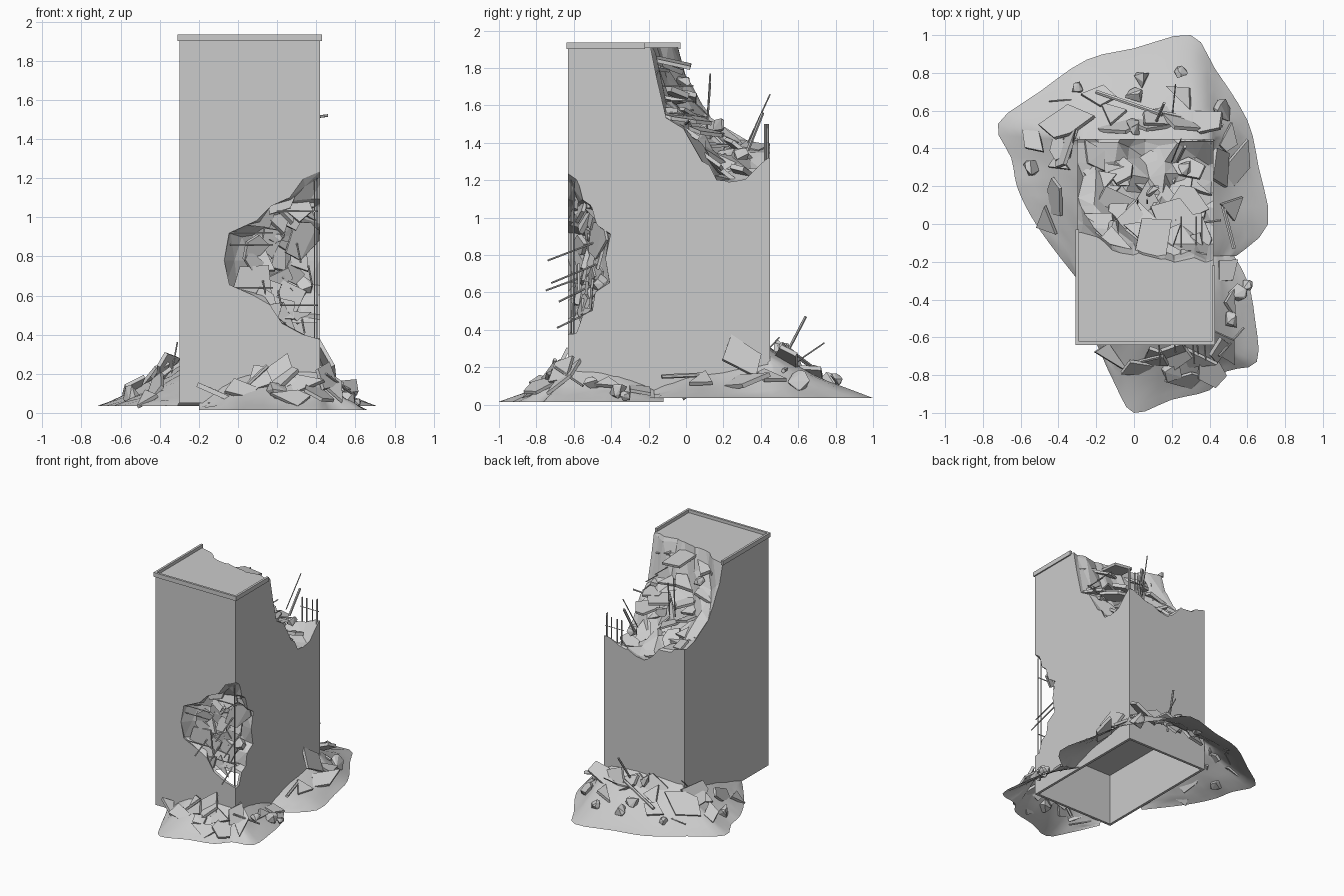
import bpy, bmesh, math, random
from mathutils import Vector, Matrix
from mathutils.bvhtree import BVHTree

if "Cube" in bpy.data.objects:
    bpy.data.objects.remove(bpy.data.objects["Cube"])

random.seed(11)
rnd = random.uniform
X0, X1, Y0, Y1 = -0.30, 0.42, -0.63, 0.45      # tower footprint


def finish(name, bm, smooth=False, zmin=0.0, hull_clean=False):
    for v in bm.verts:
        v.co.z = max(v.co.z, zmin)
    if hull_clean:
        bmesh.ops.dissolve_limit(bm, angle_limit=0.02, verts=bm.verts[:], edges=bm.edges[:])
    bmesh.ops.recalc_face_normals(bm, faces=bm.faces[:])
    for f in bm.faces:
        f.smooth = smooth
    me = bpy.data.meshes.new(name)
    bm.to_mesh(me)
    bm.free()
    ob = bpy.data.objects.new(name, me)
    bpy.context.collection.objects.link(ob)
    return ob


def box(bm, x0, x1, y0, y1, z0, z1):
    m = Matrix.Translation(((x0 + x1) / 2, (y0 + y1) / 2, (z0 + z1) / 2))
    bmesh.ops.create_cube(bm, size=1, matrix=m @ Matrix.Diagonal((x1 - x0, y1 - y0, z1 - z0, 1)))


def hull(bm, pts):
    vs = [bm.verts.new(p) for p in pts]
    r = bmesh.ops.convex_hull(bm, input=vs)
    bad = [v for v in r['geom_interior'] if isinstance(v, bmesh.types.BMVert)]
    bmesh.ops.delete(bm, geom=bad, context='VERTS')


def slab(bm, pos, normal, size, thick=0.02, aspect=0.7, inside=False):
    """Thin broken plate with an irregular, pointed outline."""
    m = Matrix.Translation(pos) @ Vector(normal).to_track_quat('Z', 'Y').to_matrix().to_4x4() \
        @ Matrix.Rotation(rnd(0, 6.28), 4, 'Z')
    n = random.choice((3, 4, 4, 5))
    pts = []
    for i in range(n):
        a, r = 6.283 * (i + rnd(-.3, .3)) / n, size * rnd(.7, 1.3)
        for s in (-.5, .5):
            p = m @ Vector((r * math.cos(a), r * aspect * math.sin(a), s * thick))
            if inside:                          # keep within the tower walls
                p.x = min(max(p.x, X0 + .004), X1 - .002 + rnd(-.01, 0))
                p.y = min(max(p.y, Y0 + .002 + rnd(0, .01)), Y1 - .004)
            pts.append(p)
    hull(bm, pts)


def chunk(bm, pos, size):
    pts = []
    for _ in range(14):
        d = Vector((rnd(-1, 1), rnd(-1, 1), rnd(-1, 1))).normalized()
        pts.append(Vector(pos) + d * size * rnd(.85, 1.1))
    hull(bm, pts)


def bar(bm, a, b, r=0.004):
    a, b = Vector(a), Vector(b)
    m = Matrix.Translation((a + b) / 2) @ (b - a).to_track_quat('Z', 'Y').to_matrix().to_4x4()
    bmesh.ops.create_cone(bm, cap_ends=True, segments=6, radius1=r, radius2=r,
                          depth=(b - a).length, matrix=m)


def lerp_table(t, v):
    for (a, za), (b, zb) in zip(t, t[1:]):
        if v <= b:
            return za + (zb - za) * max(0, (v - a) / (b - a))
    return t[-1][1]


# height of the broken top along the left and right walls
LEFT = [(-.06, 2.1), (-.02, 1.86), (.02, 1.7), (.1, 1.62), (.25, 1.5), (.45, 1.45)]
RIGHT = [(-.24, 2.1), (-.14, 1.73), (-.15, 1.55), (-.05, 1.48), (.05, 1.36), (.2, 1.18), (.36, 1.24), (.45, 1.3)]


def top_z(x, y):
    u = min(1, max(0, (x - X0) / (X1 - X0)))
    w = u ** 0.6
    z = lerp_table(LEFT, y) * (1 - w) + lerp_table(RIGHT, y) * w
    return z - 0.08 * math.sin(math.pi * u) * (y > .3)


# tower block, and the lip around the remaining roof
bm = bmesh.new()
box(bm, X0, X1, Y0, Y1, 0.05, 1.91)
tower = finish("tower", bm)
bm = bmesh.new()
box(bm, X0 - .01, X1 + .01, Y0 - .01, Y0 + .008, 1.9, 1.935)
box(bm, X0 - .01, X0 + .008, Y0 + .008, -.03, 1.9, 1.935)
box(bm, X1 - .008, X1 + .01, Y0 + .008, -.22, 1.9, 1.935)
finish("roof_rim", bm)

# cutter for the hollow ground floor
bm = bmesh.new()
box(bm, X0 + .02, X1 - .02, Y0 + .02, Y1 - .02, 0, .46)
cut_floor = finish("cutter_floor", bm)

# cutter for the collapsed rear top
bm = bmesh.new()
box(bm, X0 - .06, X1 + .06, -.36, Y1 + .06, 1.0, 2.4)
for i in range(1, 10):
    for co, no in (((X0 - .06 + i * .084, 0, 0), (1, 0, 0)), ((0, -.36 + i * .087, 0), (0, 1, 0))):
        bmesh.ops.bisect_plane(bm, geom=bm.verts[:] + bm.edges[:] + bm.faces[:], plane_co=co, plane_no=no)
for v in bm.verts:
    if v.co.z < 1.5:
        v.co.z = min(2.2, top_z(v.co.x, v.co.y) + rnd(-.05, .05))
        if X0 < v.co.x < X1 and -.35 < v.co.y < Y1:
            v.co.x += rnd(-.025, .025)
            v.co.y += rnd(-.025, .025)
bmesh.ops.triangulate(bm, faces=bm.faces[:])
cut_top = finish("cutter_top", bm)

# cutter for the bite in the front corner: jagged and slightly boxy
C, R = Vector((X1, Y0, .78)), Vector((.43, .2, .44))
bm = bmesh.new()
bmesh.ops.create_icosphere(bm, subdivisions=3, radius=1)
for v in bm.verts:
    k = 1.12 if abs(v.co.z) < .4 else (.92 if v.co.z < .9 else 1.05)
    v.co = C + Vector((v.co.x * R.x, v.co.y * R.y * 1.05, v.co.z * R.z)) * k * rnd(.84, 1.06)
cut_bite = finish("cutter_bite", bm)

cutters = (cut_floor, cut_top, cut_bite)
for c in cutters:
    c.hide_render = True
    mod = tower.modifiers.new("break", 'BOOLEAN')
    mod.operation, mod.solver, mod.object = 'DIFFERENCE', 'EXACT', c
bpy.context.view_layer.update()
baked = bpy.data.meshes.new_from_object(tower.evaluated_get(bpy.context.evaluated_depsgraph_get()))
tower.modifiers.clear()
tower.data = baked
for c in cutters:
    bpy.data.objects.remove(c)

# broken plates on the collapsed top
bm = bmesh.new()
for i in range(30):
    x, y = X0 + .1 + .13 * (i % 5) + rnd(-.04, .04), -.17 + .1 * (i // 5) + rnd(-.04, .04)
    z = min(1.8, top_z(x, y))
    slab(bm, (x, y, z), (rnd(-.5, .5), rnd(0, .9), 1), rnd(.08, .14), rnd(.012, .03), .75, True)
for p in ((.1, .17, 1.5), (-.1, -.02, 1.72), (.27, .3, 1.34)):
    chunk(bm, p, .045)
for p in ((.0, -.05, 1.56), (.2, .02, 1.53), (.31, -.07, 1.54), (.28, .1, 1.46), (.1, -.08, 1.83)):
    slab(bm, p, (.1, .2, 1), .14, .02, .8, True)
finish("top_debris", bm, hull_clean=True)

# bars exposed at the top
bm = bmesh.new()
for x in (.27, .31, .36, .405):
    bar(bm, (x, Y1 - .012, 1.2), (x, Y1 - .012, 1.48))
    bar(bm, (X1 - .012, Y1 - .01 - (x - .27) * .15, 1.2), (X1 - .012, Y1 - .01 - (x - .27) * .15, 1.5), .003)
bar(bm, (.25, Y1 - .012, 1.4), (.42, Y1 - .012, 1.4), .003)
bar(bm, (.2, .33, 1.4), (.25, .45, 1.66))
bar(bm, (.23, .33, 1.36), (.27, .41, 1.56), .01)
for dx in (0, .05):
    bar(bm, (.02 + dx, .11, 1.45), (.02 + dx, .13, 1.77 - dx), .005)
for x, z in ((-.15, 1.66), (-.1, 1.6), (.25, 1.7), (.33, 1.62), (.36, 1.58)):
    bar(bm, (x, -.25, z), (x, .04, z - rnd(-.02, .05)))
bar(bm, (.3, 0, 1.5), (.46, .02, 1.52), .007)
finish("top_rebar", bm)

# plates filling the front corner bite
bm = bmesh.new()
for i in range(28):
    a, e = .2 + 1.2 * (i % 4 + rnd(0, 1)) / 4, -.95 + 1.9 * (i // 4 + rnd(0, 1)) / 7
    d = Vector((-math.cos(a) * math.cos(e), math.sin(a) * math.cos(e), math.sin(e)))
    slab(bm, C + d * R * .86, (.35 + rnd(-.4, .4), -1, .15 + rnd(-.4, .4)), rnd(.07, .12), rnd(.012, .03), .8, True)
chunk(bm, (.34, -.46, .65), .05)
chunk(bm, (.2, -.5, .9), .04)
finish("bite_debris", bm, hull_clean=True)

# bars exposed in the bite
bm = bmesh.new()
for x, z, tip in ((.3, .82, -.74), (.12, .66, -.75), (.36, .7, -.72), (.2, .6, -.68), (.32, .46, -.69)):
    bar(bm, (x, -.48, z + .05), (x + .02, tip, z - .05), .005)
for x, y in ((.405, -.615), (.39, -.6)):
    bar(bm, (x, y, .36), (x, y, 1.2), .003)
for z in (.64, .86, .92):
    bar(bm, (-.04, -.615, z), (.18, -.615, z), .004)
for z in (.55, 1.03):
    bar(bm, (.2, -.6, z), (.41, -.6, z), .004)
finish("bite_rebar", bm)


# rubble mounds: smooth sheets sloping from the walls to an outline of (x, y, wall height)
def mound(name, outline, edge_z, rings=8, sub=3):
    bm = bmesh.new()
    P = [Vector(p) for p in outline]
    P = [P[0]] + P + [P[-1]]
    path = []
    for a, b, c, d in zip(P, P[1:], P[2:], P[3:]):      # Catmull-Rom rounding of the outline
        for t in (k / sub for k in range(sub)):
            path.append(b + .5 * t * (c - a + t * (2 * a - 5 * b + 4 * c - d + t * (3 * (b - c) + d - a))))
    rows = []
    for x, y, h in path + [P[-1]]:
        inner = Vector((min(max(x, X0 + .012), X1 - .012), min(max(y, Y0 + .012), Y1 - .012)))
        row = []
        for k in range(rings):
            t = k / (rings - 1)
            p = inner.lerp(Vector((x, y)), t)
            row.append(bm.verts.new((p.x, p.y, edge_z + h * (1 - t) ** 1.3 + rnd(0, .012) * (k < rings - 1))))
        rows.append(row)
    for a, b in zip(rows, rows[1:]):
        for k in range(rings - 1):
            bm.faces.new((a[k], a[k + 1], b[k + 1], b[k]))
    bmesh.ops.remove_doubles(bm, verts=bm.verts[:], dist=1e-5)
    tree = BVHTree.FromBMesh(bm)
    finish(name, bm, True)
    return tree


trees = [mound("rear_mound", [(-.31, -.28, .03), (-.45, -.1, .08), (-.55, .05, .13), (-.62, .2, .17), (-.65, .35, .2),
                              (-.72, .53, .22), (-.5, .7, .25), (-.25, .87, .27), (.0, .93, .27), (.3, 1, .25),
                              (.43, .82, .22), (.6, .55, .2), (.66, .3, .16), (.71, 0, .1), (.54, -.17, .04)], .035),
         mound("front_mound", [(.5, -.12, .04), (.6, -.3, .12), (.64, -.5, .16), (.65, -.73, .17), (.49, -.78, .19),
                               (.4, -.88, .2), (.2, -.93, .2), (0, -1, .16), (-.1, -.85, .1), (-.2, -.63, .03)], .015)]


# fallen slabs and chunks lying on the mounds, tilted away from the walls
def ground(x, y):
    hits = [t.ray_cast(Vector((x, y, 2)), Vector((0, 0, -1)))[0] for t in trees]
    return max([h.z for h in hits if h] + [.03])


bm = bmesh.new()
for x, y, s in ((-.35, .55, .14), (.13, .57, .13), (.27, .67, .14), (.54, .3, .13), (-.38, .32, .11), (.54, .08, .12),
                (-.48, .04, .11), (-.42, .14, .11), (-.1, .58, .1), (.36, .54, .12), (-.4, .42, .1), (-.2, .68, .1),
                (-.1, -.7, .1), (.02, -.75, .1), (.1, -.71, .12), (.4, -.76, .11), (.48, -.65, .13), (.33, -.71, .11),
                (.22, -.7, .12), (.53, -.42, .09), (.49, -.25, .08), (.27, -.82, .09), (.5, .45, .1), (-.53, .45, .1)):
    d = Vector((x - min(max(x, X0), X1), y - min(max(y, Y0), Y1)))
    n = d.normalized() * rnd(.4, 1.2) + Vector((rnd(-.5, .5), rnd(-.5, .5)))
    slab(bm, (x, y, ground(x, y) + .02), (n.x, n.y, 1), s, rnd(.012, .025), rnd(.5, .75))
for x, y, s in ((0, .68, .055), (.05, .77, .05), (-.02, .51, .06), (.47, .6, .065), (-.53, .3, .06), (.55, -.36, .055),
                (.52, -.51, .05), (.2, -.78, .06), (.6, -.32, .035), (.25, .8, .04), (-.3, .72, .035)):
    chunk(bm, (x, y, ground(x, y) + .02), s)
# steep shards leaning on the walls
for x, y, nx, ny in ((-.36, .4, -1, .4), (.1, .53, .1, 1), (.25, .54, .3, 1), (.46, .3, 1, .2), (.45, -.67, .8, -.7),
                     (.22, -.69, 0, -1), (-.1, .52, -.2, 1)):
    slab(bm, (x, y, .25 if y > 0 else .18), (nx, ny, .5), .12, .02, .7)
finish("ground_debris", bm, zmin=.0, hull_clean=True)

# loose beams and bars in the rubble
bm = bmesh.new()
for a, b, r in (((-.2, .7, .18), (.15, .58, .27), .012), ((.1, .6, .24), (.47, .52, .18), .012),
                ((.47, .1, .16), (.53, -.13, .15), .012), ((-.02, -.74, .08), (.15, -.7, .24), .011),
                ((-.34, .35, .2), (-.31, .5, .36), .004), ((.1, .5, .2), (.16, .64, .47), .008),
                ((.2, .55, .2), (.22, .74, .33), .004), ((-.45, .65, .1), (-.33, .66, .12), .005),
                ((-.15, -.67, .05), (-.05, -.8, .04), .006), ((.45, -.7, .2), (.58, -.55, .1), .007)):
    bar(bm, a, b, r)
finish("ground_beams", bm)
